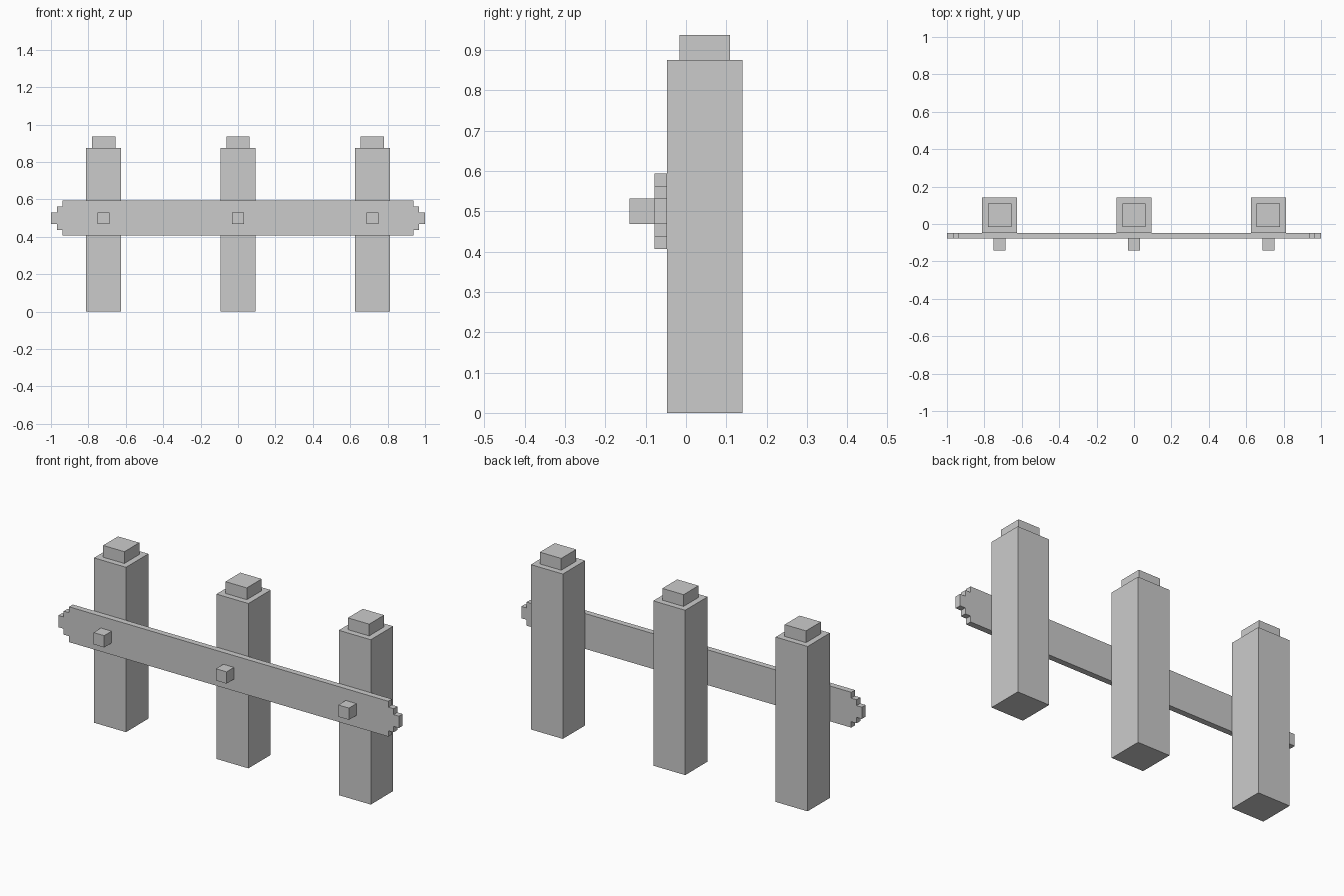
import bpy, bmesh

if "Cube" in bpy.data.objects:
    bpy.data.objects.remove(bpy.data.objects["Cube"])

U = 1 / 32          # block unit
POST_X = (-23 * U, 0, 23 * U)


def extrude(name, pts, axis, a, b):
    """Extrude a closed profile from a to b along 'y' (x,z points) or 'z' (x,y points)."""
    bm = bmesh.new()
    co = (lambda p: (p[0], a, p[1])) if axis == 'y' else (lambda p: (p[0], p[1], a))
    face = bm.faces.new([bm.verts.new(co(p)) for p in pts])
    ext = bmesh.ops.extrude_face_region(bm, geom=[face])
    moved = [v for v in ext['geom'] if isinstance(v, bmesh.types.BMVert)]
    shift = (0, b - a, 0) if axis == 'y' else (0, 0, b - a)
    bmesh.ops.translate(bm, verts=moved, vec=shift)
    bmesh.ops.recalc_face_normals(bm, faces=bm.faces)
    mesh = bpy.data.meshes.new(name)
    bm.to_mesh(mesh)
    bm.free()
    obj = bpy.data.objects.new(name, mesh)
    bpy.context.collection.objects.link(obj)
    return obj


def square(x, y, half):
    return [(x - half, y - half), (x + half, y - half),
            (x + half, y + half), (x - half, y + half)]


# Posts with narrower caps, and pegs that pin the rail to them
for side, x in zip(("left", "middle", "right"), POST_X):
    extrude(f"{side}_post", square(x, 1.5 * U, 3 * U), 'z', 0, 28 * U)
    extrude(f"{side}_post_cap", square(x, 1.5 * U, 2 * U), 'z', 28 * U, 30 * U)
    extrude(f"{side}_peg", square(x, 16 * U, U), 'y', -4.5 * U, -2.5 * U)

# Rail with stepped ends: one quarter outline mirrored around its centre
quarter = [(32, 1), (31, 1), (31, 2), (30, 2), (30, 3)]
right = [(x, -z) for x, z in reversed(quarter)] + quarter
outline = right + [(-x, -z) for x, z in right]
extrude("rail", [(x * U, (16 + z) * U) for x, z in outline], 'y', -2.5 * U, -1.5 * U)
